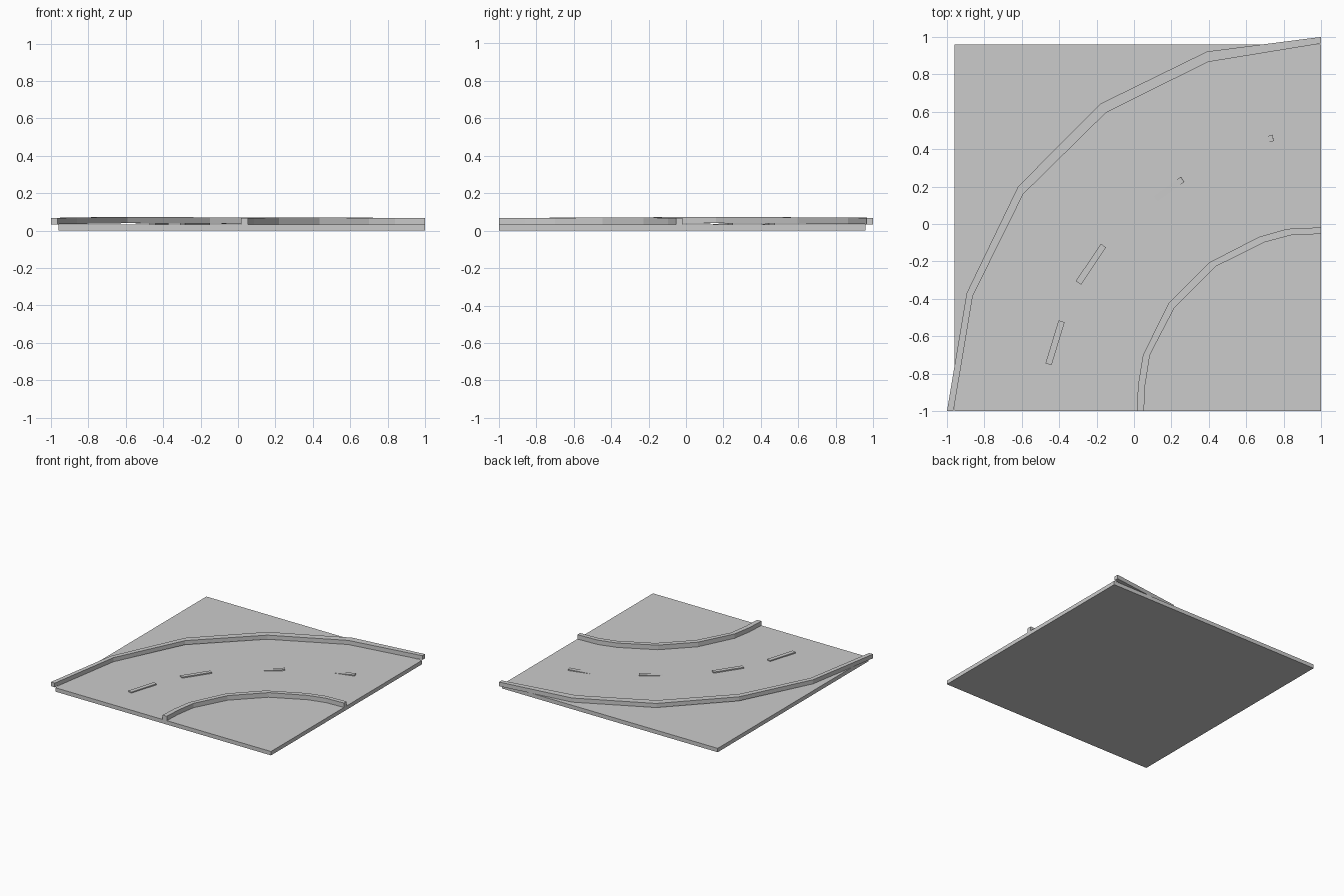
import bpy, bmesh, math
from mathutils import Matrix

if "Cube" in bpy.data.objects:
    bpy.data.objects.remove(bpy.data.objects["Cube"])


def finish(name, bm):
    bmesh.ops.recalc_face_normals(bm, faces=bm.faces)
    mesh = bpy.data.meshes.new(name)
    bm.to_mesh(mesh)
    bm.free()
    bpy.context.collection.objects.link(bpy.data.objects.new(name, mesh))


def box(name, centre, size, yaw=0.0, pitch=0.0):
    bm = bmesh.new()
    m = (Matrix.Translation(centre) @ Matrix.Rotation(yaw, 4, 'Z')
         @ Matrix.Rotation(-pitch, 4, 'Y') @ Matrix.Diagonal((*size, 1)))
    bmesh.ops.create_cube(bm, size=1, matrix=m)
    finish(name, bm)


def curb(name, outer, inner, bottom, height, lift):
    """Rectangular section swept between two polylines."""
    bm = bmesh.new()
    rings = []
    for (ox, oy), (ix, iy), dz in zip(outer, inner, lift):
        z0, z1 = bottom + dz, bottom + height + dz
        rings.append([bm.verts.new(p) for p in
                      ((ox, oy, z0), (ix, iy, z0), (ix, iy, z1), (ox, oy, z1))])
    for a, b in zip(rings, rings[1:]):
        for i in range(4):
            j = (i + 1) % 4
            bm.faces.new((a[i], a[j], b[j], b[i]))
    bm.faces.new(rings[0])
    bm.faces.new(rings[-1])
    finish(name, bm)


# Square ground slab
box("road_slab", (0.02, -0.02, 0.016), (1.96, 1.96, 0.032))

# Large curb on the outside of the bend, slightly lifted near its middle
curb("outer_curb",
     [(-1, -1), (-0.895, -0.37), (-0.62, 0.2), (-0.18, 0.643), (0.39, 0.922), (1, 1)],
     [(-0.965, -1), (-0.862, -0.385), (-0.592, 0.16), (-0.15, 0.595), (0.395, 0.866), (1, 0.965)],
     0.034, 0.034, [0, 0.002, 0.006, 0.003, 0.002, 0])

# Small curb on the inside of the bend
curb("inner_curb",
     [(0.015, -1), (0.022, -0.86), (0.048, -0.7), (0.187, -0.42),
      (0.40, -0.207), (0.67, -0.068), (0.82, -0.026), (1, -0.018)],
     [(0.053, -1), (0.06, -0.86), (0.085, -0.7), (0.218, -0.445),
      (0.437, -0.227), (0.70, -0.097), (0.84, -0.06), (1, -0.053)],
     0.03, 0.038, [0, 0, 0, 0.002, 0.002, 0, 0, 0])

# Centre line dashes; the last two tip into the slab at one end
dashes = [(-0.422, -0.635, 0.034, 73, 0), (-0.23, -0.215, 0.034, 56, 0),
          (0.162, 0.168, 0.028, 36, 3), (0.628, 0.428, 0.028, 15.5, 3)]
for i, (x, y, z, yaw, pitch) in enumerate(dashes, 1):
    box(f"lane_dash_{i}", (x, y, z), (0.24, 0.034, 0.014),
        math.radians(yaw), math.radians(pitch))
